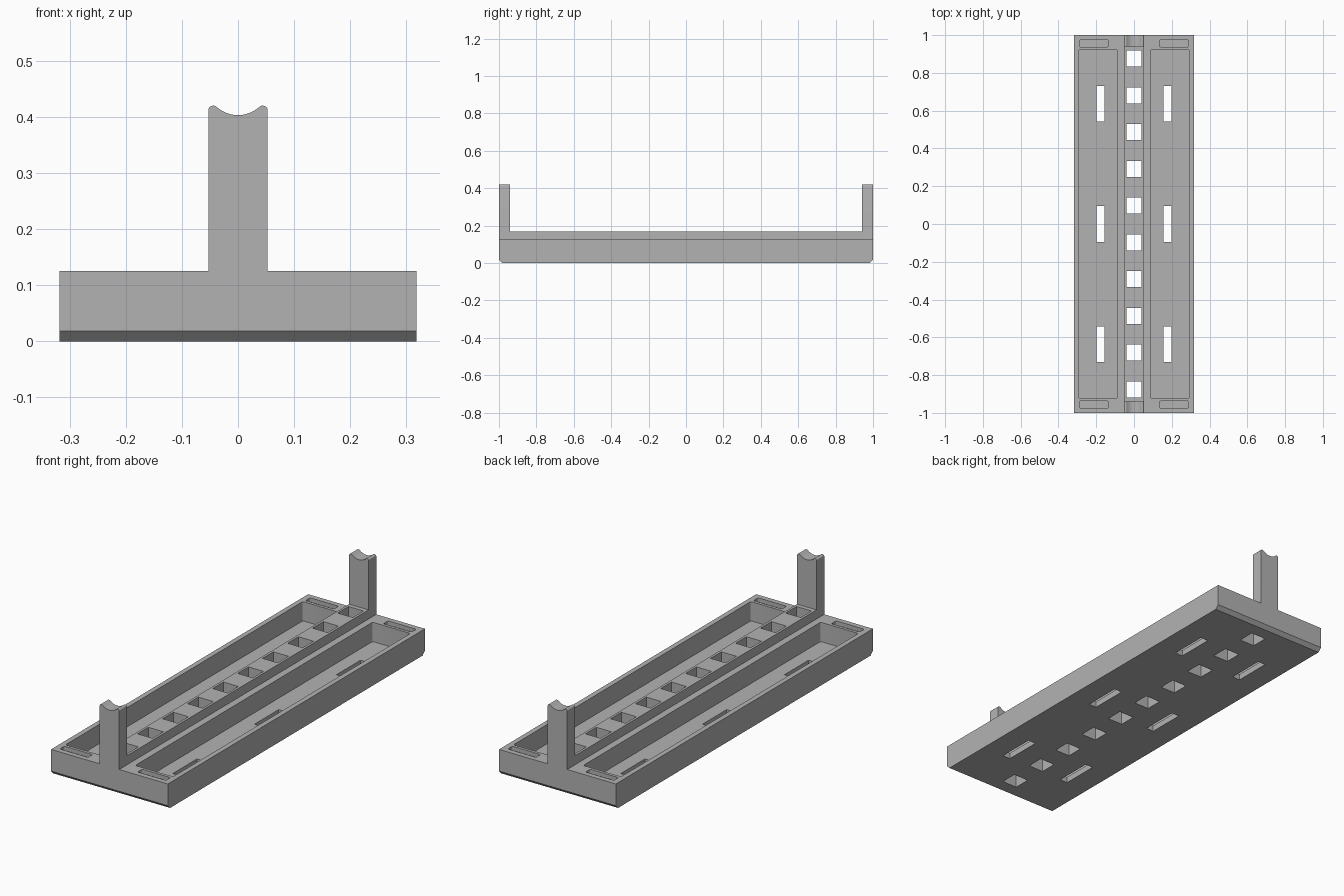
import bpy, bmesh
from math import sin, cos, pi, radians
from mathutils import Vector

if "Cube" in bpy.data.objects:
    bpy.data.objects.remove(bpy.data.objects["Cube"])

HALF_X, RAIL_X, BASE_Z, RAIL_Z = 0.318, 0.053, 0.125, 0.17
POST_Y = 0.94

grey = bpy.data.materials.new("plain grey")
grey.use_nodes = True
grey.diffuse_color = (0.45, 0.45, 0.45, 1)
grey.node_tree.nodes["Principled BSDF"].inputs["Base Color"].default_value = grey.diffuse_color


def add_prism(bm, points, offset):
    """Extrude a closed outline along an offset vector."""
    face = bm.faces.new([bm.verts.new(p) for p in points])
    result = bmesh.ops.extrude_face_region(bm, geom=[face])
    verts = [v for v in result["geom"] if isinstance(v, bmesh.types.BMVert)]
    bmesh.ops.translate(bm, verts=verts, vec=Vector(offset))


def rounded_rect(cx, cy, hx, hy, z, r):
    """Rectangle outline with rounded corners, or sharp ones when r is zero."""
    points = []
    for i, (sx, sy) in enumerate([(1, 1), (-1, 1), (-1, -1), (1, -1)]):
        for k in range(5 if r else 1):
            a = (i + k / 4) * pi / 2
            points.append((cx + sx * (hx - r) + r * cos(a), cy + sy * (hy - r) + r * sin(a), z))
    return points


def make_object(name, prisms):
    bm = bmesh.new()
    for points, offset in prisms:
        add_prism(bm, points, offset)
    bmesh.ops.recalc_face_normals(bm, faces=bm.faces)
    mesh = bpy.data.meshes.new(name)
    bm.to_mesh(mesh)
    bm.free()
    mesh.materials.append(grey)
    obj = bpy.data.objects.new(name, mesh)
    bpy.context.collection.objects.link(obj)
    return obj


def cut(obj, cutter):
    mod = obj.modifiers.new("cut", "BOOLEAN")
    mod.operation = "DIFFERENCE"
    mod.solver = "EXACT"
    mod.object = cutter
    bpy.context.view_layer.objects.active = obj
    bpy.ops.object.modifier_apply(modifier=mod.name)


# Base slab with bevelled lower ends
c = 0.018
side = [(-1, c), (c - 1, 0), (1 - c, 0), (1, c), (1, BASE_Z), (-1, BASE_Z)]
base = make_object("base", [([(-HALF_X, y, z) for y, z in side], (2 * HALF_X, 0, 0))])

# Raised centre rail
rail = make_object("centre_rail", [
    (rounded_rect(0, 0, RAIL_X, POST_Y, BASE_Z, 0), (0, 0, RAIL_Z - BASE_Z))])

# End posts with a saddle between two rounded tips
tip = [(0.044 + 0.009 * cos(a), 0.411 + 0.009 * sin(a))
       for a in (radians(i * 132.5 / 8) for i in range(9))]
saddle = [(0.056 * sin(a), 0.459 - 0.056 * cos(a))
          for a in (radians(42.5 - i * 85 / 16) for i in range(1, 16))]
outline = ([(RAIL_X, BASE_Z)] + tip + saddle
           + [(-x, z) for x, z in reversed(tip)] + [(-RAIL_X, BASE_Z)])
posts = [make_object(name, [([(x, y, z) for x, z in outline], (0, 1 - POST_Y, 0))])
         for name, y in (("front_post", -1), ("back_post", POST_Y))]

# Cutters: trays and end pockets, slots through the tray floors, square rail holes
recesses, slots = [], []
for s in (-1, 1):
    recesses.append((rounded_rect(s * 0.19, 0, 0.103, 0.923, 0.03, 0.008), (0, 0, 0.2)))
    for e in (-1, 1):
        recesses.append((rounded_rect(s * 0.212, e * 0.956, 0.077, 0.018, 0.105, 0.006), (0, 0, 0.1)))
    for y in (-0.636, 0, 0.636):
        slots.append((rounded_rect(s * 0.177, y, 0.021, 0.094, -0.1, 0), (0, 0, 0.18)))
holes = [(rounded_rect(0, (i - 4.5) * 0.1946, 0.041, 0.042, -0.1, 0), (0, 0, 0.4))
         for i in range(10)]

recess_cutter = make_object("recess_cutter", recesses)
slot_cutter = make_object("slot_cutter", slots)
hole_cutter = make_object("hole_cutter", holes)
for cutter in (recess_cutter, slot_cutter, hole_cutter):
    cut(base, cutter)
cut(rail, hole_cutter)
for cutter in (recess_cutter, slot_cutter, hole_cutter):
    bpy.data.objects.remove(cutter)

# Smooth only the small curves
bpy.ops.object.select_all(action="DESELECT")
for obj in [base, rail] + posts:
    obj.select_set(True)
bpy.context.view_layer.objects.active = base
bpy.ops.object.shade_smooth_by_angle(angle=radians(30))
